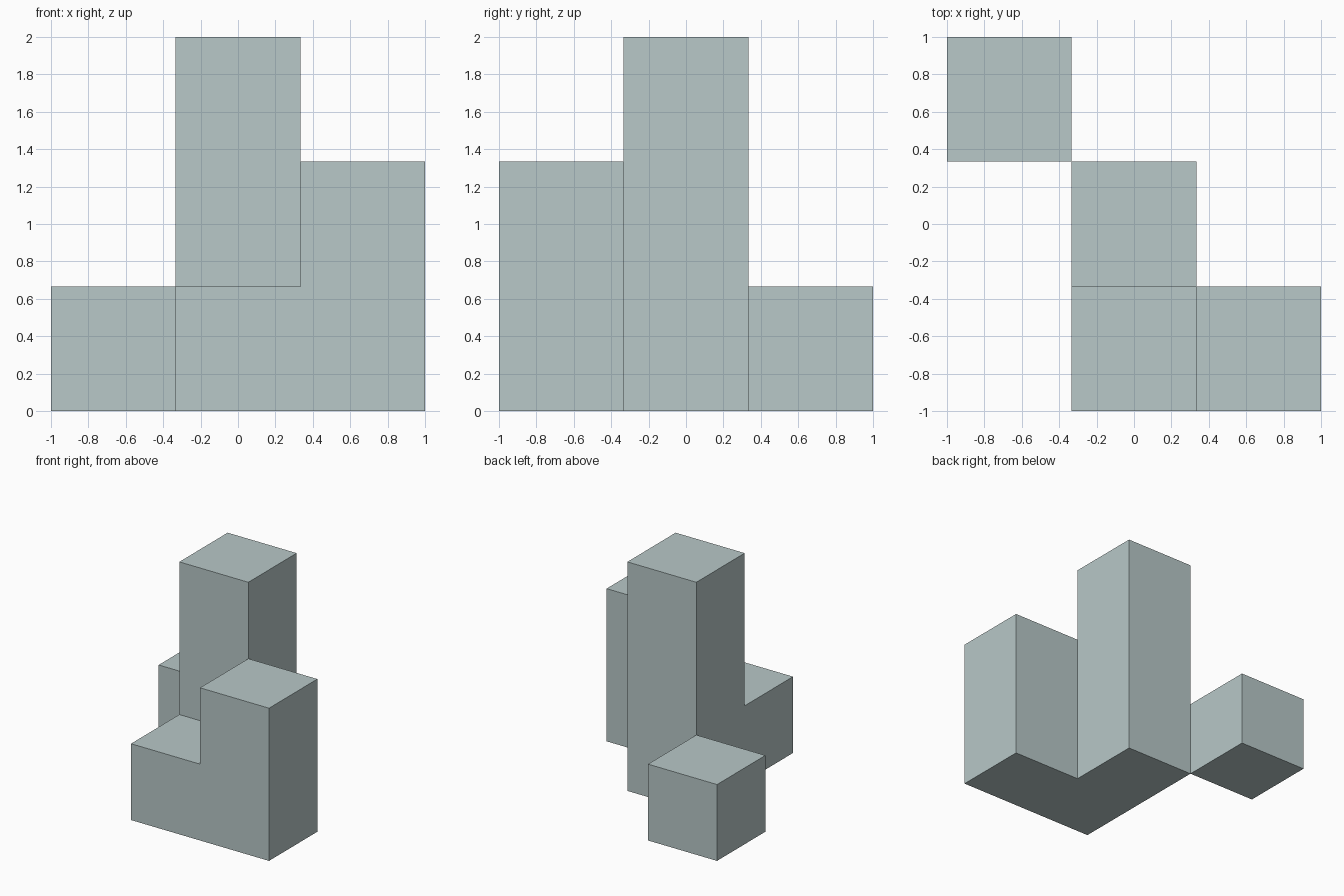
import bpy, bmesh
from mathutils import Vector

if "Cube" in bpy.data.objects:
    bpy.data.objects.remove(bpy.data.objects["Cube"])

S = 2 / 3  # edge of one cube module

mat = bpy.data.materials.new("pale_grey_green")
mat.diffuse_color = (0.48, 0.58, 0.58, 1)
mat.use_nodes = True
mat.node_tree.nodes["Principled BSDF"].inputs["Base Color"].default_value = mat.diffuse_color


def stacked_blocks(name, columns):
    """Outer skin of cube columns; columns maps a grid cell (x, y) to its height."""
    cells = {(x, y, z) for (x, y), h in columns.items() for z in range(h)}
    bm = bmesh.new()
    for cell in cells:
        centre = Vector((cell[0], cell[1], cell[2] + 0.5))
        for axis in range(3):
            for sign in (-1, 1):
                n = Vector((0, 0, 0))
                n[axis] = sign
                if tuple(int(a + b) for a, b in zip(cell, n)) in cells:
                    continue  # shared inner wall
                u = Vector((0, 0, 0))
                u[(axis + 1) % 3] = 0.5
                v = n.cross(u)
                mid = centre + n * 0.5
                corners = (mid - u - v, mid + u - v, mid + u + v, mid - u + v)
                bm.faces.new([bm.verts.new(c * S) for c in corners])
    bmesh.ops.remove_doubles(bm, verts=bm.verts, dist=1e-4)
    # merge coplanar squares into clean flat faces
    bmesh.ops.dissolve_limit(bm, angle_limit=0.01, verts=bm.verts, edges=bm.edges)
    mesh = bpy.data.meshes.new(name)
    bm.to_mesh(mesh)
    bm.free()
    mesh.materials.append(mat)
    obj = bpy.data.objects.new(name, mesh)
    bpy.context.collection.objects.link(obj)
    return obj


# Central tower with the two-level step in front of it
stacked_blocks("stepped_tower", {(0, 0): 3, (0, -1): 1, (1, -1): 2})

# Low cube touching the tower only along its back left edge
stacked_blocks("corner_cube", {(-1, 1): 1})
